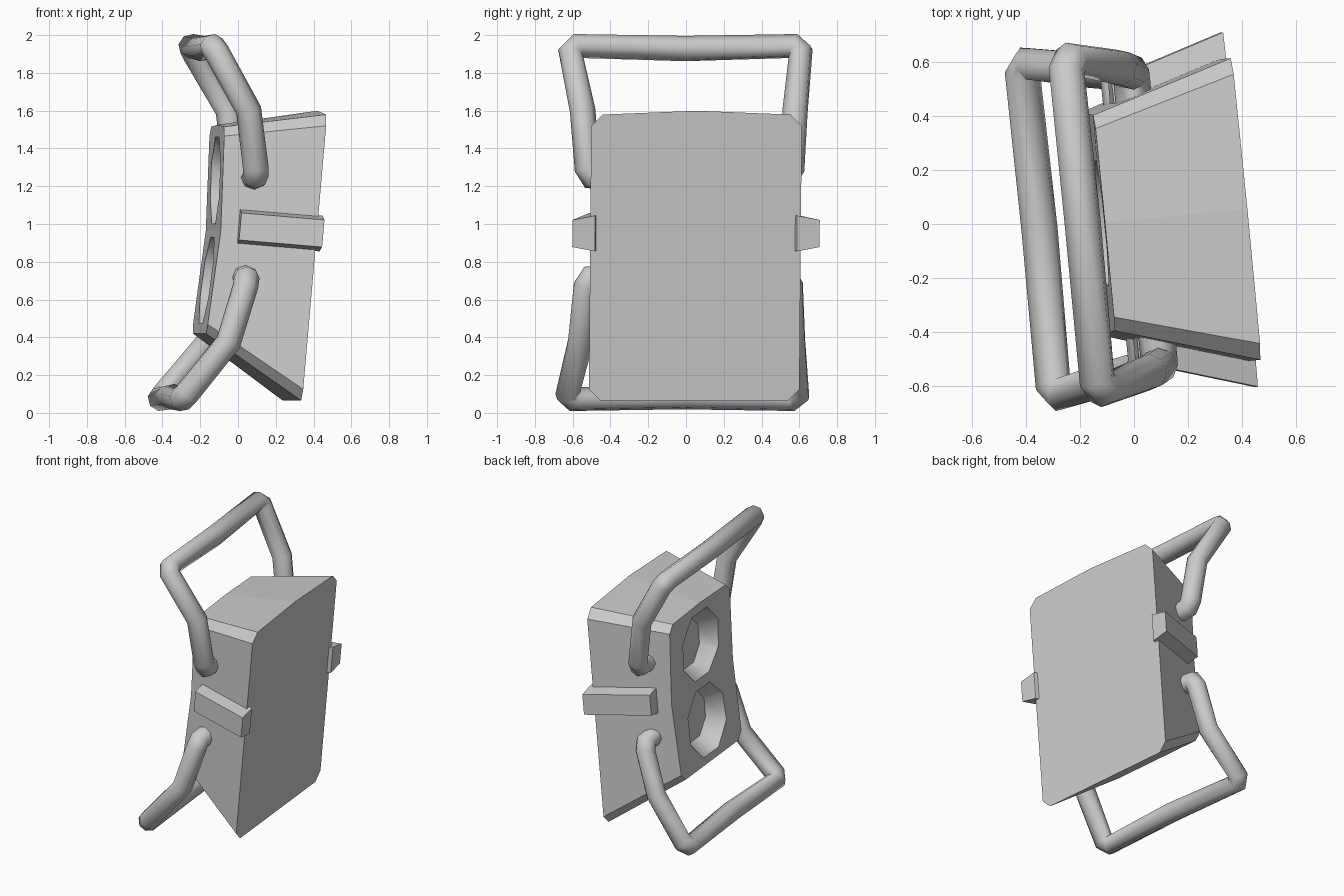
import bpy, bmesh, math
from mathutils import Matrix, Vector

if "Cube" in bpy.data.objects:
    bpy.data.objects.remove(bpy.data.objects["Cube"])

# whole model leans slightly and is turned a little about the vertical
TILT = (Matrix.Translation((0, 0.015, 0)) @ Matrix.Rotation(math.radians(5.6), 4, 'Z')
        @ Matrix.Rotation(math.radians(5), 4, 'Y'))
MID = 0.98      # height about which the handles and side bars mirror

grey = bpy.data.materials.new("plain_grey")
grey.diffuse_color = (0.6, 0.6, 0.6, 1)
grey.use_nodes = True
grey.node_tree.nodes["Principled BSDF"].inputs["Base Color"].default_value = grey.diffuse_color


def add_object(name, mesh):
    mesh.materials.clear()
    mesh.materials.append(grey)
    ob = bpy.data.objects.new(name, mesh)
    bpy.context.collection.objects.link(ob)
    return ob


def from_bmesh(name, bm):
    bmesh.ops.recalc_face_normals(bm, faces=bm.faces)
    bm.transform(TILT)
    mesh = bpy.data.meshes.new(name)
    bm.to_mesh(mesh)
    bm.free()
    return add_object(name, mesh)


def outline(bm, x, b, z0, z1, c, bulge, zm, dent=0.0):
    """Chamfered rectangle, half width b, with midpoints on sides, top and bottom."""
    pts = [(b, zm), (b, z1 - c), (b - c, z1), (0, z1 + bulge), (c - b, z1), (-b, z1 - c),
           (-b, zm), (-b, z0 + c), (c - b, z0), (0, z0), (b - c, z0), (b, z0 + c)]
    ring = []
    for i, (y, z) in enumerate(pts):
        d = dent if i in (0, 6) else 0.0
        ring.append(bm.verts.new((x + d, y + math.copysign(d * 0.31, y), z)))
    return ring


# body: tapered block, large flat face at +x, smaller bent face at -x
bm = bmesh.new()
big = outline(bm, 0.28, 0.56, 0.09, 1.61, 0.06, 0.02, 0.95)
small = outline(bm, -0.24, 0.40, 0.40, 1.50, 0.05, 0.01, 0.95, 0.025)
for i in range(12):
    j = (i + 1) % 12
    bm.faces.new((big[i], big[j], small[j], small[i]))
bm.faces.new(big)
bm.faces.new(small[:7])
bm.faces.new(small[6:] + small[:1])
body = from_bmesh("body", bm)

# two tapered octagonal recesses in the small face
for name, z in (("upper_recess_cutter", 0.95 + 0.26), ("lower_recess_cutter", 0.95 - 0.26)):
    bm = bmesh.new()
    rings = []
    for x, r in ((-0.30, 0.262), (-0.235, 0.255), (-0.12, 0.175)):
        angles = [math.radians(22.5 + 45 * k) for k in range(8)]
        rings.append([bm.verts.new((x, r * math.cos(a), z + r * math.sin(a))) for a in angles])
    for lo, hi in zip(rings, rings[1:]):
        for k in range(8):
            f = bm.faces.new((lo[k], lo[(k + 1) % 8], hi[(k + 1) % 8], hi[k]))
            f.smooth = True
    bm.faces.new(rings[0])
    bm.faces.new(rings[-1])
    cutter = from_bmesh(name, bm)
    cutter.hide_render = True
    cutter.hide_viewport = False
    cutter.display_type = 'WIRE'
    mod = body.modifiers.new(name, 'BOOLEAN')
    mod.operation = 'DIFFERENCE'
    mod.solver = 'EXACT'
    mod.object = cutter

# side bars: bevelled strips lying along the slanted sides
for name, s in (("front_side_bar", -1), ("back_side_bar", 1)):
    bm = bmesh.new()
    ends = []
    for x in (-0.125, 0.305):
        side = 0.56 + (x - 0.28) * 0.31
        section = ((-0.03, -0.095), (0.09, -0.072), (0.09, 0.072), (-0.03, 0.095))
        ends.append([bm.verts.new((x, s * (side + dy), MID + dz)) for dy, dz in section])
    for k in range(4):
        bm.faces.new((ends[0][k], ends[0][(k + 1) % 4], ends[1][(k + 1) % 4], ends[1][k]))
    bm.faces.new(ends[0])
    bm.faces.new(ends[1])
    from_bmesh(name, bm)

# handles: bent tubes, the lower one mirrors the upper one
LEG = [(-0.067, 0.40, 0.265), (-0.067, 0.52, 0.268), (-0.072, 0.545, 0.315),
       (-0.138, 0.565, 0.615), (-0.338, 0.612, 0.905), (-0.362, 0.575, 0.938)]
path = [Vector((x, -y, z)) for x, y, z in LEG] + [Vector((-0.357, 0, 0.925))]
path += [Vector(p) for p in reversed(LEG)]

for name, s in (("upper_handle", 1), ("lower_handle", -1)):
    curve = bpy.data.curves.new(name + "_path", 'CURVE')
    curve.dimensions = '3D'
    curve.bevel_depth = 0.068
    curve.bevel_resolution = 2
    curve.use_fill_caps = True
    spline = curve.splines.new('POLY')
    spline.points.add(len(path) - 1)
    for pt, p in zip(spline.points, path):
        pt.co = (*(TILT @ Vector((p.x, p.y, MID + s * p.z))), 1)
    temp = bpy.data.objects.new(name + "_path", curve)
    bpy.context.collection.objects.link(temp)
    bpy.context.view_layer.update()
    deps = bpy.context.evaluated_depsgraph_get()
    mesh = bpy.data.meshes.new_from_object(temp.evaluated_get(deps))
    bpy.data.objects.remove(temp)
    handle = add_object(name, mesh)
    bpy.ops.object.select_all(action='DESELECT')
    handle.select_set(True)
    bpy.context.view_layer.objects.active = handle
    bpy.ops.object.shade_smooth_by_angle(angle=math.radians(50))
